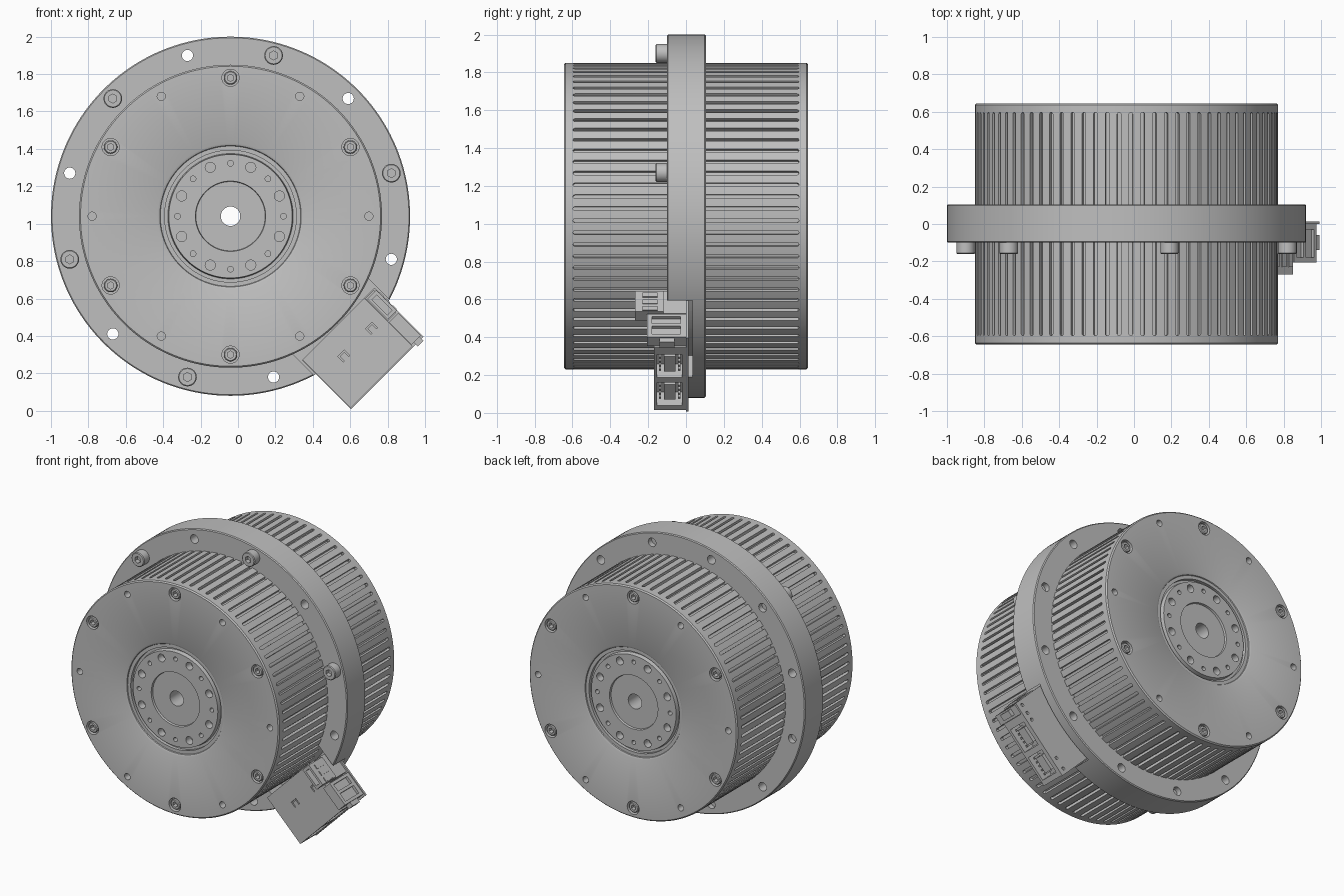
import bpy, bmesh
from math import sin, cos, pi, radians
from mathutils import Matrix, Vector

if "Cube" in bpy.data.objects:
    bpy.data.objects.remove(bpy.data.objects["Cube"], do_unlink=True)

CENTRE = Vector((-0.04, 0, 1.04))
HALF = 0.645           # half length of the housing
R_BODY, R_FLANGE, R_SCREW = 0.81, 0.96, 0.74
FLANGE_HOLE_R = 0.89

grey = bpy.data.materials.new("machined_grey")
grey.use_nodes = True
colour = (0.52, 0.52, 0.52, 1)
grey.diffuse_color = colour
grey.node_tree.nodes["Principled BSDF"].inputs["Base Color"].default_value = colour


def finish(name, bm, tilt=0):
    """Turn a bmesh into an object on the motor axis."""
    bmesh.ops.recalc_face_normals(bm, faces=bm.faces)
    mesh = bpy.data.meshes.new(name)
    bm.to_mesh(mesh)
    bm.free()
    mesh.materials.append(grey)
    ob = bpy.data.objects.new(name, mesh)
    ob.location = CENTRE
    ob.rotation_euler.y = tilt
    bpy.context.collection.objects.link(ob)
    return ob


def activate(ob):
    bpy.ops.object.select_all(action='DESELECT')
    ob.select_set(True)
    bpy.context.view_layer.objects.active = ob


def cut(ob, cutter):
    """Subtract a cutter, then delete it."""
    activate(ob)
    mod = ob.modifiers.new("cut", 'BOOLEAN')
    mod.operation = 'DIFFERENCE'
    mod.solver = 'MANIFOLD'
    mod.object = cutter
    cutter.hide_render = True
    bpy.ops.object.modifier_apply(modifier=mod.name)
    bpy.data.objects.remove(cutter, do_unlink=True)


def smooth(ob):
    activate(ob)
    bpy.ops.object.shade_smooth_by_angle(angle=radians(30))


def lathe(bm, profile, n):
    """Closed (radius, y) profile turned about the y axis."""
    rings = [[bm.verts.new((r * cos(2 * pi * i / n), y, r * sin(2 * pi * i / n)))
              for r, y in profile] for i in range(n)]
    m = len(profile)
    for i in range(n):
        a, b = rings[i], rings[(i + 1) % n]
        for j in range(m):
            k = (j + 1) % m
            bm.faces.new((a[j], a[k], b[k], b[j]))


def rod(bm, r, y0, y1, x=0, z=0, n=24):
    """Cylinder along y."""
    place = Matrix.Translation((x, (y0 + y1) / 2, z)) @ Matrix.Rotation(pi / 2, 4, 'X')
    bmesh.ops.create_cone(bm, cap_ends=True, segments=n, radius1=r, radius2=r,
                          depth=abs(y1 - y0), matrix=place)


def box(bm, x0, x1, y0, y1, z0, z1):
    place = Matrix.Translation(((x0 + x1) / 2, (y0 + y1) / 2, (z0 + z1) / 2))
    bmesh.ops.create_cube(bm, size=1, matrix=place @ Matrix.Diagonal(
        (x1 - x0, y1 - y0, z1 - z0, 1)))


def circle(radius, count, start):
    for i in range(count):
        a = radians(start) + 2 * pi * i / count
        yield radius * cos(a), radius * sin(a)


def slot(bm, angle, y0, y1, w):
    """Round-ended radial cutter lying along the housing."""
    ends = [(y1 - w, 0), (y0 + w, pi)]
    outline = [(w * cos(start + pi * k / 6), yc + w * sin(start + pi * k / 6))
               for yc, start in ends for k in range(7)]
    turn = Matrix.Rotation(angle, 4, 'Y')
    low = [bm.verts.new(turn @ Vector((R_BODY - 0.022, y, t))) for t, y in outline]
    high = [bm.verts.new(turn @ Vector((R_BODY + 0.03, y, t))) for t, y in outline]
    bm.faces.new(low)
    bm.faces.new(high[::-1])
    for i in range(len(low)):
        j = (i + 1) % len(low)
        bm.faces.new((low[i], high[i], high[j], low[j]))


# Housing: turned on both ends with a stepped hub and a through bore
half = [(0.052, 0.02), (0.185, 0.02), (0.188, 0.006), (0.33, 0.006), (0.335, 0.035),
        (0.352, 0.035), (0.352, 0.012), (0.375, 0.012), (0.378, 0.006), (0.39, 0),
        (R_BODY - 0.008, 0), (R_BODY, 0.008)]
front = [(r, d - HALF) for r, d in half]
bm = bmesh.new()
lathe(bm, front + [(r, -y) for r, y in reversed(front)], 160)
housing = finish("housing", bm)

# Cooling slots around the housing
bm = bmesh.new()
for i in range(80):
    for y0, y1 in ((-0.597, -0.06), (0.06, 0.597)):
        slot(bm, 2 * pi * (i + 0.37) / 80, y0, y1, 0.01)
cut(housing, finish("slot_cutter", bm))

# Screw recesses, small face holes and hub holes on both ends
bm = bmesh.new()
for s in (-1, 1):
    for count, radius, start, size, depth in (
            (6, R_SCREW, 30, 0.046, 0.04), (6, R_SCREW, 0, 0.022, 0.05),
            (8, 0.283, 22.5, 0.027, 0.06), (8, 0.283, 0, 0.015, 0.05)):
        for x, z in circle(radius, count, start):
            rod(bm, size, s * (HALF - depth), s * (HALF + 0.03), x, z)
cut(housing, finish("hole_cutter", bm))
smooth(housing)

# Mounting flange with its holes and a pocket for the connector module
bm = bmesh.new()
lathe(bm, [(0.78, -0.1), (R_FLANGE - 0.006, -0.1), (R_FLANGE, -0.094),
           (R_FLANGE, 0.099), (R_FLANGE - 0.006, 0.105), (0.78, 0.105)], 160)
flange = finish("mounting_flange", bm)
bm = bmesh.new()
for x, z in circle(FLANGE_HOLE_R, 12, 15):
    rod(bm, 0.03, -0.2, 0.2, x, z)
cut(flange, finish("flange_hole_cutter", bm))
bm = bmesh.new()
box(bm, 0.7, 1.1, -0.2, 0.035, -0.285, 0.285)
cut(flange, finish("pocket_cutter", bm, pi / 4))
smooth(flange)


# Hex socket screws
def screws(name, spots, r, socket, head, tail):
    """Spots are (x, z, outward side); head and tail are distances along y."""
    bm, hexes = bmesh.new(), bmesh.new()
    for x, z, s in spots:
        rod(bm, r, s * head, s * tail, x, z)
        rod(hexes, socket, s * (head - 0.03), s * (head + 0.02), x, z, 6)
    bmesh.ops.bevel(bm, geom=[e for e in bm.edges if e.calc_face_angle(0) > 1
                              and abs(abs(e.verts[0].co.y) - head) < 0.001],
                    offset=0.005, segments=1, affect='EDGES')
    ob = finish(name, bm)
    cut(ob, finish("socket_cutter", hexes))
    smooth(ob)


screws("end_screws", [(x, z, s) for s in (-1, 1) for x, z in circle(R_SCREW, 6, 30)],
       0.036, 0.019, HALF - 0.004, HALF - 0.045)
flange_spots = [(x, z, -1) for x, z in circle(FLANGE_HOLE_R, 6, 15) if not (x > 0.5 and z < -0.5)]
screws("flange_screws", flange_spots, 0.05, 0.024, 0.16, 0.095)
bm = bmesh.new()
for x, z, s in flange_spots:
    rod(bm, 0.028, -0.11, 0.07, x, z)
smooth(finish("flange_screw_shanks", bm))

# Connector module: local x points outward, local z runs along the rim
TILT = pi / 4
bm = bmesh.new()
box(bm, 0.815, 1.18, -0.17, 0.0, -0.27, 0.197)
cover = finish("connector_cover", bm, TILT)
bm = bmesh.new()
for z in (-0.15, 0.06):
    box(bm, 1.08, 1.25, -0.152, -0.02, z - 0.085, z + 0.085)
for z in (-0.1, 0.11):
    for dx, dz, w, h in ((0, 0, 0.008, 0.05), (0.021, -0.021, 0.034, 0.008),
                         (0.021, 0.021, 0.034, 0.008)):
        box(bm, 0.94 + dx - w / 2, 0.94 + dx + w / 2, -0.2, -0.155,
            z + dz - h / 2, z + dz + h / 2)
cut(cover, finish("cover_cutter", bm, TILT))

# Contact blocks and pins inside the two sockets
bm = bmesh.new()
for z in (-0.15, 0.06):
    box(bm, 1.07, 1.165, -0.115, -0.055, z - 0.055, z + 0.055)
    for i in range(5):
        for y in (-0.137, -0.035):
            box(bm, 1.07, 1.15, y - 0.006, y + 0.006,
                z - 0.065 + i * 0.03, z - 0.053 + i * 0.03)
finish("socket_contacts", bm, TILT)

# Circuit board behind the cover
bm = bmesh.new()
box(bm, 0.815, 1.185, 0.0, 0.014, -0.274, 0.274)
board = finish("circuit_board", bm, TILT)
bm = bmesh.new()
for z in (-0.24, -0.16, 0.13, 0.18, 0.24):
    rod(bm, 0.012, -0.05, 0.05, 1.14, z, 12)
cut(board, finish("board_hole_cutter", bm, TILT))

# Side connectors at the end of the board
bm = bmesh.new()
box(bm, 1.0, 1.17, -0.205, 0.0, 0.198, 0.268)
box(bm, 0.82, 0.99, -0.12, 0.0, 0.198, 0.262)
box(bm, 0.83, 0.985, -0.27, -0.12, 0.204, 0.272)
side = finish("side_connectors", bm, TILT)
bm = bmesh.new()
box(bm, 0.85, 0.965, -0.3, -0.2, 0.22, 0.256)
box(bm, 1.02, 1.07, -0.18, -0.03, 0.25, 0.3)
box(bm, 1.09, 1.15, -0.18, -0.03, 0.25, 0.3)
cut(side, finish("side_cutter", bm, TILT))

# Small lever and chips beside the connectors
bm = bmesh.new()
box(bm, 1.165, 1.2, -0.14, -0.06, 0.215, 0.258)
for x in (0.85, 0.9, 0.95):
    box(bm, x, x + 0.03, -0.23, -0.15, 0.27, 0.278)
finish("connector_latches", bm, TILT)
